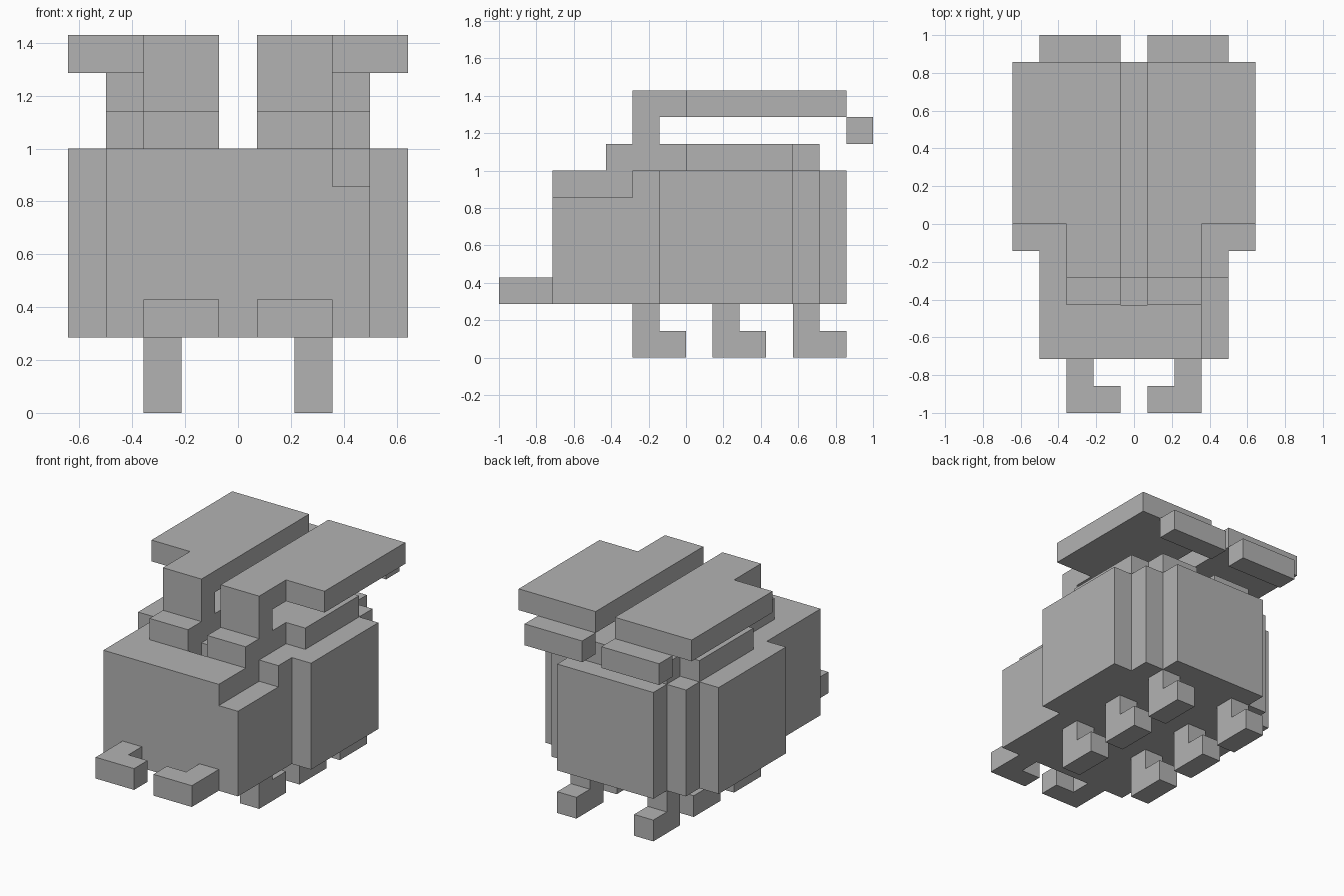
import bpy, bmesh
from mathutils import Vector

old = bpy.data.objects.get("Cube")
if old:
    bpy.data.objects.remove(old, do_unlink=True)

U = 1 / 7  # size of one block

grey = bpy.data.materials.new("plain grey")
grey.diffuse_color = (0.45, 0.45, 0.45, 1)
grey.use_nodes = True
grey.node_tree.nodes["Principled BSDF"].inputs["Base Color"].default_value = (0.45, 0.45, 0.45, 1)


def prism(name, outline, low, high, axis="z", side=1):
    """Extrude an outline given in blocks: (x, y) along z, or (y, z) along x."""
    bm = bmesh.new()
    pts = [(a, b, low) if axis == "z" else (low, a, b) for a, b in outline]
    face = bm.faces.new([bm.verts.new(p) for p in pts])
    ext = bmesh.ops.extrude_face_region(bm, geom=[face])
    shift = Vector((0, 0, high - low) if axis == "z" else (high - low, 0, 0))
    bmesh.ops.translate(bm, vec=shift,
                        verts=[g for g in ext["geom"] if isinstance(g, bmesh.types.BMVert)])
    for v in bm.verts:
        v.co = Vector((v.co.x * side, v.co.y, v.co.z)) * U
    bmesh.ops.recalc_face_normals(bm, faces=bm.faces)
    mesh = bpy.data.meshes.new(name)
    bm.to_mesh(mesh)
    bm.free()
    mesh.materials.append(grey)
    obj = bpy.data.objects.new(name, mesh)
    bpy.context.collection.objects.link(obj)
    return obj


def rect(x0, x1, y0, y1):
    return [(x0, y0), (x1, y0), (x1, y1), (x0, y1)]


def cut(obj, cutter):
    """Subtract a cutter and remove it."""
    mod = obj.modifiers.new("cut", "BOOLEAN")
    mod.operation = "DIFFERENCE"
    mod.solver = "EXACT"
    mod.object = cutter
    bpy.context.view_layer.objects.active = obj
    bpy.ops.object.modifier_apply(modifier=mod.name)
    bpy.data.objects.remove(cutter, do_unlink=True)


# Body: stepped plan, mirrored about the centre line
half = [(3.5, -5), (3.5, -1), (4.5, -1), (4.5, 4), (3.5, 4), (3.5, 5), (2.5, 5), (2.5, 6)]
body = prism("body", half + [(-x, y) for x, y in reversed(half)], 2, 7)

# Lowered brow corners and the small slot behind the head
for side in (1, -1):
    cut(body, prism("brow_cutter", rect(2.5, 5, -6, -2), 6, 8, side=side))
cut(body, prism("slot_cutter", rect(-0.5, 0.5, -3, -2), 6, 8))

for side, word in ((1, "left"), (-1, "right")):
    # Wing: low base, post, raised plate and hanging tip
    prism(f"{word}_wing_base",
          [(0.5, -3), (2.5, -3), (2.5, 0), (3.5, 0), (3.5, 4), (2.5, 4), (2.5, 5), (0.5, 5)],
          7, 8, side=side)
    prism(f"{word}_wing_post", rect(0.5, 2.5, -2, -1), 8, 9, side=side)
    prism(f"{word}_wing_plate",
          [(0.5, -2), (2.5, -2), (2.5, 0), (4.5, 0), (4.5, 6), (0.5, 6)], 9, 10, side=side)
    prism(f"{word}_wing_tip", rect(0.5, 3.5, 6, 7), 8, 9, side=side)

    # Hooked jaw
    prism(f"{word}_jaw",
          [(0.5, -7), (2.5, -7), (2.5, -5), (1.5, -5), (1.5, -6), (0.5, -6)], 2, 3, side=side)

    # Three legs with feet pointing back
    for y, place in ((-2, "front"), (1, "middle"), (4, "back")):
        prism(f"{word}_{place}_leg",
              [(y, 0), (y + 2, 0), (y + 2, 1), (y + 1, 1), (y + 1, 2), (y, 2)],
              1.5, 2.5, axis="x", side=side)
